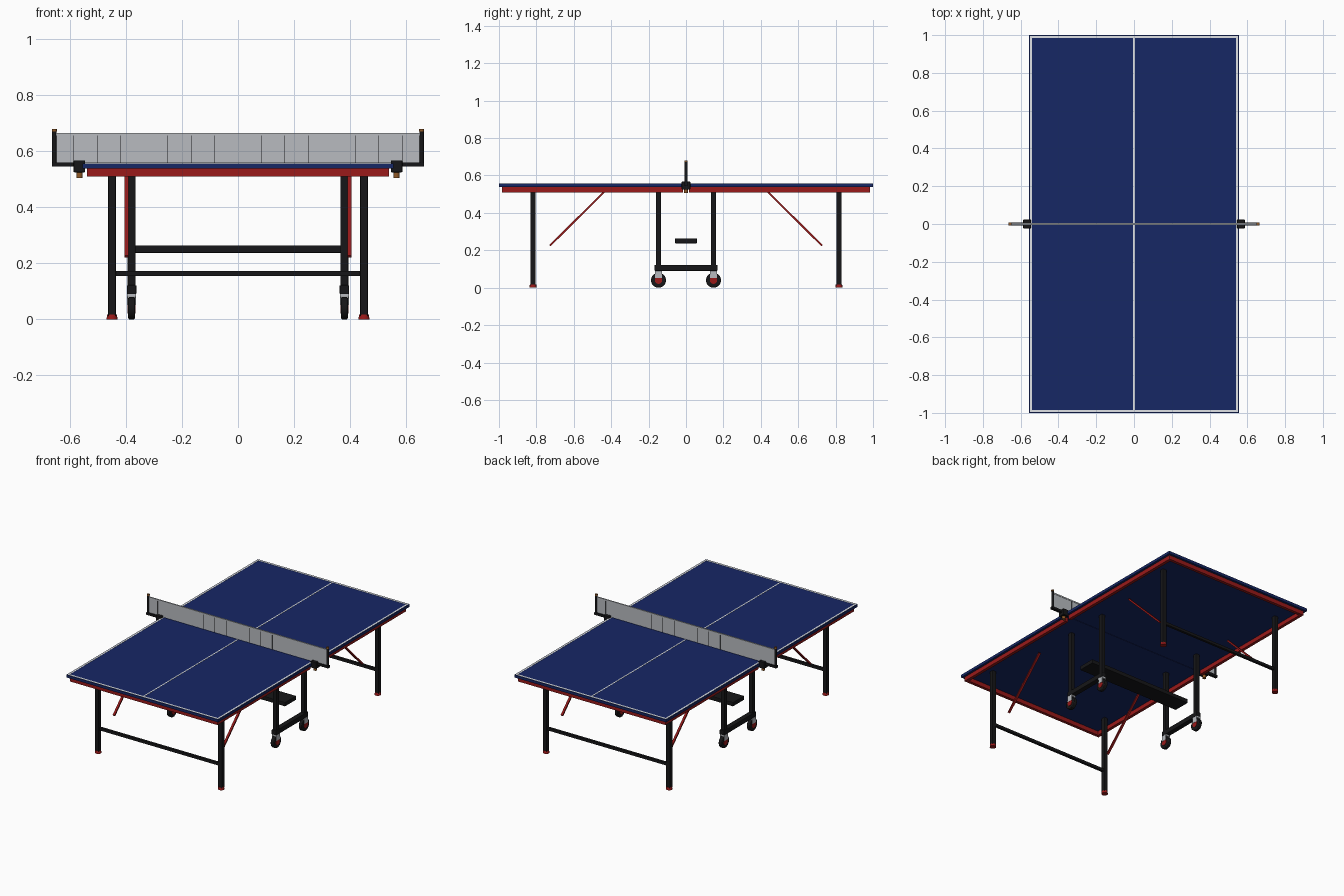
import bpy, math
from mathutils import Vector

if "Cube" in bpy.data.objects:
    bpy.data.objects.remove(bpy.data.objects["Cube"])


def material(name, r, g, b):
    m = bpy.data.materials.new(name)
    m.diffuse_color = (r, g, b, 1)
    m.use_nodes = True
    m.node_tree.nodes["Principled BSDF"].inputs["Base Color"].default_value = m.diffuse_color
    return m


BLUE = material("blue", 0.008, 0.02, 0.13)
RED = material("red", 0.32, 0.01, 0.01)
BLACK = material("black", 0.008, 0.008, 0.009)
WHITE = material("white", 0.75, 0.77, 0.8)
GREY = material("grey", 0.48, 0.5, 0.53)
BROWN = material("brown", 0.28, 0.1, 0.02)


def finish(name, mat, bevel=0.0):
    o = bpy.context.object
    o.name = name
    o.data.materials.append(mat)
    if bevel:
        b = o.modifiers.new("bevel", 'BEVEL')
        b.width, b.segments = bevel, 2
    return o


def box(name, mat, x, y, z, bevel=0.0):
    """Box from (min, max) ranges along each axis."""
    lo, hi = zip(*(sorted(r) for r in (x, y, z)))
    bpy.ops.mesh.primitive_cube_add(size=1, location=[(a + b) / 2 for a, b in zip(lo, hi)])
    o = bpy.context.object
    o.scale = [b - a for a, b in zip(lo, hi)]
    bpy.ops.object.transform_apply(location=False, rotation=False, scale=True)
    return finish(name, mat, bevel)


def post(name, mat, x, y, z, w, bevel=0.0):
    return box(name, mat, (x - w / 2, x + w / 2), (y - w / 2, y + w / 2), z, bevel)


def cyl(name, mat, loc, r, depth, axis='Z', r2=None, n=24):
    rot = (0, math.pi / 2, 0) if axis == 'X' else (0, 0, 0)
    bpy.ops.mesh.primitive_cone_add(vertices=n, radius1=r, radius2=r if r2 is None else r2,
                                    depth=depth, location=loc, rotation=rot)
    bpy.ops.object.shade_smooth_by_angle(angle=math.radians(40))
    return finish(name, mat)


for t in (-1, 1):
    # playing surface half with its painted lines
    box("table_top", BLUE, (-0.555, 0.555), (t * 0.001, t), (0.538, 0.556))
    box("end_line", WHITE, (-0.55, 0.55), (t * 0.984, t * 0.996), (0.55, 0.557))
    box("centre_line", WHITE, (-0.004, 0.004), (t * 0.001, t * 0.984), (0.55, 0.557))
    # apron end rail and leg crossbar
    box("end_rail", RED, (-0.54, 0.54), (t * 0.965, t * 0.985), (0.51, 0.538))
    box("leg_crossbar", BLACK, (-0.45, 0.45), (t * 0.81, t * 0.826), (0.154, 0.172))

    for s in (-1, 1):
        box("side_line", WHITE, (s * 0.54, s * 0.551), (t * 0.001, t * 0.996), (0.55, 0.557))
        box("side_rail", RED, (s * 0.52, s * 0.54), (t * 0.015, t * 0.966), (0.51, 0.538))

        # end leg and flared foot
        post("end_leg", BLACK, s * 0.45, t * 0.818, (0.01, 0.538), 0.028, 0.003)
        cyl("foot", RED, (s * 0.45, t * 0.818, 0.009), 0.02, 0.018, r2=0.017)

        # diagonal folding brace
        a, b = Vector((s * 0.398, t * 0.43, 0.52)), Vector((s * 0.398, t * 0.728, 0.224))
        d = b - a
        bpy.ops.mesh.primitive_cube_add(size=1, location=(a + b) / 2)
        o = bpy.context.object
        o.scale = (0.014, d.length, 0.01)
        o.rotation_euler = (math.atan2(d.z * t, d.y * t) * t if t > 0 else math.atan2(-d.z, -d.y), 0, 0)
        finish("folding_brace", RED)

        # undercarriage upright
        post("carriage_upright", BLACK, s * 0.38, t * 0.147, (0.1, 0.538), 0.028, 0.003)

        # caster: stem, fork, tyre, hub
        wx, wy, wz = s * 0.38, t * 0.147, 0.04
        box("caster_fork_top", GREY, (wx - 0.015, wx + 0.015), (wy - 0.02, wy + 0.02), (0.081, 0.092))
        for k in (-1, 1):
            box("caster_fork_side", GREY, (wx + k * 0.013, wx + k * 0.016),
                (wy - 0.018, wy + 0.018), (0.052, 0.09))
        tyre = cyl("caster_tyre", BLACK, (wx, wy, wz), 0.04, 0.024, 'X', n=32)
        bv = tyre.modifiers.new("bevel", 'BEVEL')
        bv.width, bv.segments = 0.004, 2
        cyl("caster_hub", RED, (wx, wy, wz), 0.02, 0.029, 'X')

for s in (-1, 1):
    # undercarriage foot beam
    box("carriage_beam", BLACK, (s * 0.363, s * 0.397), (-0.168, 0.168), (0.09, 0.122), 0.003)

    # net clamp, arm, post, cap and screw
    box("net_clamp", BLACK, (s * 0.546, s * 0.587), (-0.023, 0.023), (0.525, 0.568), 0.003)
    box("net_arm", BLACK, (s * 0.58, s * 0.665), (-0.009, 0.009), (0.545, 0.561))
    cyl("net_post", BLACK, (s * 0.656, 0, 0.61), 0.008, 0.125, n=16)
    cyl("net_post_cap", BROWN, (s * 0.656, 0, 0.676), 0.009, 0.009, n=16)
    cyl("clamp_screw", BROWN, (s * 0.566, 0, 0.517), 0.011, 0.024, n=16)

# long shelf beam across the undercarriage
box("carriage_shelf", BLACK, (-0.385, 0.385), (-0.058, 0.058), (0.237, 0.264), 0.003)

# net panel, top tape, bottom cord and vertical strands
box("net", GREY, (-0.652, 0.652), (-0.002, 0.002), (0.558, 0.66))
box("net_top_tape", GREY, (-0.652, 0.652), (-0.004, 0.004), (0.656, 0.665))
for k in range(-7, 8):
    if k % 4:
        x = k * 0.0838
        box("net_strand", BLACK, (x - 0.001, x + 0.001), (-0.003, 0.003), (0.558, 0.656))
